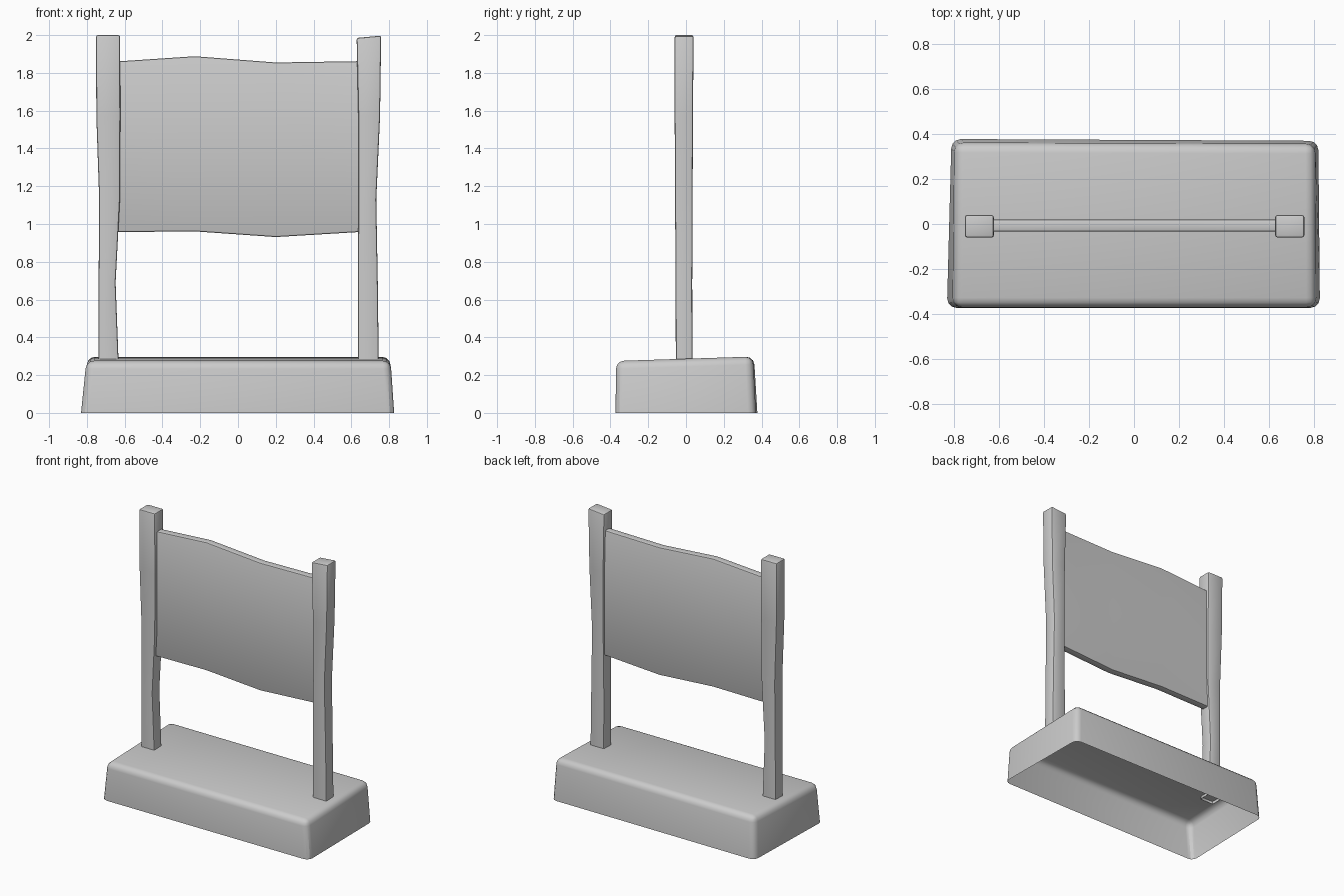
import bpy, bmesh, math
from mathutils import Vector

if "Cube" in bpy.data.objects:
    bpy.data.objects.remove(bpy.data.objects["Cube"])


def loft(name, rings, bevel, segments, cap_end=True):
    """Skin four-cornered rings, optionally cap the last, and bevel the sharp edges."""
    bm = bmesh.new()
    loops = [[bm.verts.new(Vector(p)) for p in ring] for ring in rings]
    for a, b in zip(loops, loops[1:]):
        for i in range(4):
            j = (i + 1) % 4
            bm.faces.new((a[i], a[j], b[j], b[i]))
    if cap_end:
        bm.faces.new(loops[-1])
    bm.normal_update()
    sharp = [e for e in bm.edges
             if len(e.link_faces) == 2 and e.calc_face_angle() > math.radians(40)]
    bmesh.ops.bevel(bm, geom=sharp, offset=bevel, segments=segments,
                    profile=0.5, affect='EDGES')
    mesh = bpy.data.meshes.new(name)
    bm.to_mesh(mesh)
    bm.free()
    obj = bpy.data.objects.new(name, mesh)
    bpy.context.collection.objects.link(obj)
    bpy.ops.object.select_all(action='DESELECT')
    obj.select_set(True)
    bpy.context.view_layer.objects.active = obj
    bpy.ops.object.shade_smooth_by_angle(angle=math.radians(30))
    return obj


def post(name, sections):
    """Each section: left x, right x, front y, back y, z at left, z at right."""
    rings = [[(l, f, zl), (r, f, zr), (r, b, zr), (l, b, zl)]
             for l, r, f, b, zl, zr in sections]
    return loft(name, rings, 0.01, 2)


# Plinth: hollow underneath, top rising slightly to the back
loft("plinth", [
    [(-0.832, -0.373, 0), (0.827, -0.373, 0), (0.82, 0.37, 0), (-0.812, 0.378, 0)],
    [(-0.803, -0.37, 0.275), (0.808, -0.37, 0.275),
     (0.805, 0.355, 0.298), (-0.798, 0.36, 0.298)],
], 0.042, 3)

# Wobbly posts
post("left_post", [
    (-0.74, -0.632, -0.054, 0.034, 0.265, 0.265),
    (-0.738, -0.648, -0.055, 0.033, 0.69, 0.69),
    (-0.735, -0.625, -0.058, 0.035, 1.13, 1.13),
    (-0.75, -0.623, -0.06, 0.037, 1.57, 1.57),
    (-0.752, -0.624, -0.06, 0.04, 2.0, 2.0),
])
post("right_post", [
    (0.634, 0.745, -0.054, 0.034, 0.265, 0.265),
    (0.634, 0.74, -0.055, 0.033, 0.69, 0.69),
    (0.638, 0.732, -0.058, 0.035, 1.13, 1.13),
    (0.637, 0.752, -0.06, 0.037, 1.57, 1.57),
    (0.628, 0.758, -0.06, 0.04, 1.985, 1.997),
])

# Board: wavy top and bottom edges, ends tucked into the posts
board = [(-0.65, 0.957, 1.86), (-0.23, 0.961, 1.888),
         (0.2, 0.931, 1.855), (0.65, 0.958, 1.862)]
loft("board", [[(x, -0.034, lo), (x, 0.021, lo), (x, 0.021, hi), (x, -0.034, hi)]
               for x, lo, hi in board], 0.009, 2, cap_end=False)

# Consistent outward normals
for obj in bpy.context.collection.objects:
    bm = bmesh.new()
    bm.from_mesh(obj.data)
    bmesh.ops.recalc_face_normals(bm, faces=bm.faces)
    bm.to_mesh(obj.data)
    bm.free()
